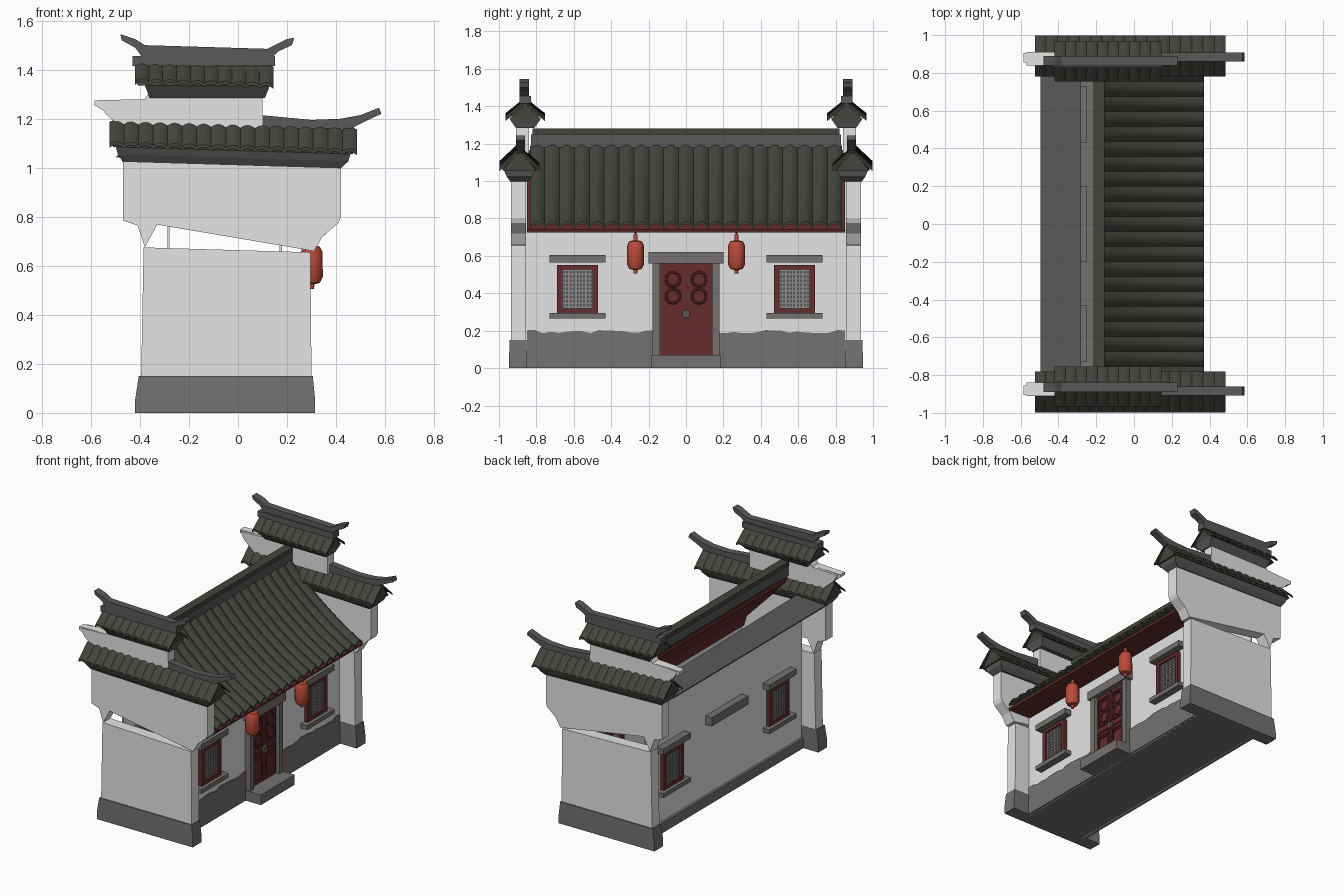
import bpy, bmesh, math, random

if "Cube" in bpy.data.objects:
    bpy.data.objects.remove(bpy.data.objects["Cube"])

random.seed(4)


def material(name, r, g, b):
    m = bpy.data.materials.new(name)
    m.diffuse_color = (r, g, b, 1)
    m.use_nodes = True
    m.node_tree.nodes["Principled BSDF"].inputs["Base Color"].default_value = m.diffuse_color
    return m


WHITE = material("white plaster", .78, .78, .78)
STONE = material("grey stone", .175, .168, .162)
RIDGE = material("dark ridge grey", .10, .10, .10)
TILE = material("green grey tile", .055, .058, .046)
RED = material("dark red wood", .13, .025, .027)
LANTERN = material("lantern red", .50, .07, .045)
LATTICE = material("lattice grey", .25, .25, .25)


def make(name, verts, faces, mat, smooth=False):
    me = bpy.data.meshes.new(name)
    me.from_pydata(verts, [], faces)
    bm = bmesh.new()
    bm.from_mesh(me)
    bmesh.ops.recalc_face_normals(bm, faces=bm.faces)
    bm.to_mesh(me)
    bm.free()
    me.materials.append(mat)
    if smooth:
        me.shade_smooth()
        me.set_sharp_from_angle(angle=math.radians(40))
    ob = bpy.data.objects.new(name, me)
    bpy.context.collection.objects.link(ob)
    return ob


def prism(name, pts, a, b, mat, axis='y'):
    """Extrude an outline: (x, z) along y, or (y, z) along x."""
    n = len(pts)
    place = (lambda p, t: (p[0], t, p[1])) if axis == 'y' else (lambda p, t: (t, p[0], p[1]))
    verts = [place(p, t) for t in (a, b) for p in pts]
    faces = [list(range(n)), list(range(2 * n - 1, n - 1, -1))]
    faces += [(i, (i + 1) % n, n + (i + 1) % n, n + i) for i in range(n)]
    return make(name, verts, faces, mat)


def box(name, x0, x1, y0, y1, z0, z1, mat):
    return prism(name, [(x0, z0), (x1, z0), (x1, z1), (x0, z1)], y0, y1, mat)


def stack(name, yc, rings, mat, tilt=0):
    """Rectangular rings (x0, x1, half depth, z) joined upward."""
    verts = [(x, yc + s * h, z - tilt * x) for x0, x1, h, z in rings
             for x, s in ((x0, -1), (x1, -1), (x1, 1), (x0, 1))]
    k = 4 * (len(rings) - 1)
    faces = [(0, 1, 2, 3), (k, k + 1, k + 2, k + 3)]
    for r in range(0, k, 4):
        faces += [(r + i, r + (i + 1) % 4, r + 4 + (i + 1) % 4, r + 4 + i) for i in range(4)]
    return make(name, verts, faces, mat)


def tiled(name, path, a0, a1, rows, amp, mat, axis='y', tilt=0, solid=.014):
    """Closed slab below a (u, z) path, with rounded tile rows along the axis."""
    loop = path + [(u, z - solid) for u, z in reversed(path)]
    m, n, verts = len(loop), rows * 6, []
    for j in range(n + 1):
        a = a0 + (a1 - a0) * j / n
        dz = amp * abs(math.sin(math.pi * j / 6))
        for u, z in loop:
            verts.append((u, a, z + dz) if axis == 'y' else (a, u, z + dz - tilt * a))
    faces = [(j * m + i, j * m + (i + 1) % m, (j + 1) * m + (i + 1) % m, (j + 1) * m + i)
             for j in range(n) for i in range(m)]
    faces += [list(range(m)), list(range(n * m, n * m + m))]
    return make(name, verts, faces, mat, True)


def lathe(name, x, y, prof, mat, sides=12):
    verts = [(x + r * math.cos(2 * math.pi * k / sides), y + r * math.sin(2 * math.pi * k / sides), z)
             for r, z in prof for k in range(sides)]
    faces = [(r * sides + k, r * sides + (k + 1) % sides, (r + 1) * sides + (k + 1) % sides, (r + 1) * sides + k)
             for r in range(len(prof) - 1) for k in range(sides)]
    faces += [list(range(sides)), list(range(len(verts) - sides, len(verts)))]
    return make(name, verts, faces, mat, True)


# Gable walls with stepped, upturned caps
upper_wall = [(-.47, 1.03), (.42, 1.0), (.42, .80), (.41, .775), (.345, .72), (.31, .66),
              (-.33, .768), (-.38, .675), (-.41, .765), (-.47, .785)]
step_wall = [(-.46, 1.15), (.10, 1.15), (.10, 1.31), (-.36, 1.31), (-.38, 1.28), (-.57, 1.27), (-.54, 1.22)]
left_horn = [(-.585, 1.275), (-.585, 1.255), (-.52, 1.215), (-.45, 1.17), (-.36, 1.17), (-.36, 1.28)]
right_horn = [(.09, 1.215), (.3, 1.195), (.42, 1.20), (.5, 1.215), (.575, 1.245), (.585, 1.22),
              (.52, 1.19), (.46, 1.16), (.09, 1.16)]
top_ridge = [(-.48, 1.545), (-.475, 1.52), (-.42, 1.49), (-.39, 1.45), (.13, 1.44), (.165, 1.475), (.22, 1.50),
             (.23, 1.53), (.2, 1.525), (.12, 1.485), (-.38, 1.50), (-.42, 1.525)]
for s, side in ((1, "back"), (-1, "front")):
    def span(c, h):
        return s * c - h, s * c + h
    stack(side + "_gable_plinth", s * .898, [(-.42, .315, .048, 0), (-.42, .315, .048, .05), (-.405, .305, .045, .15)],
          STONE)
    prism(side + "_gable_lower", [(-.395, .15), (.30, .15), (.295, .655), (-.385, .675)], *span(.895, .04), WHITE)
    prism(side + "_gable_upper", upper_wall, *span(.895, .04), WHITE)
    prism(side + "_gable_step", step_wall, *span(.875, .035), WHITE)
    yl, yu, t = s * .89, s * .86, .03
    stack(side + "_lower_cornice", yl, [(-.47, .42, .05, 1.01), (-.49, .45, .07, 1.04), (-.50, .46, .085, 1.075)],
          RIDGE, t)
    stack(side + "_lower_cap_core", yl, [(-.51, .47, .09, 1.07), (-.51, .47, .015, 1.165)], TILE, t)
    stack(side + "_upper_cornice", yu, [(-.36, .11, .05, 1.285), (-.38, .13, .085, 1.335)], RIDGE)
    stack(side + "_upper_cap_core", yu, [(-.41, .13, .08, 1.335), (-.41, .13, .015, 1.42)], TILE)
    for d in (1, -1):
        tiled(side + "_lower_cap_tiles", [(yl + d * u, z) for u, z in ((.012, 1.17), (.06, 1.125), (.108, 1.08))],
              -.525, .485, 17, .012, TILE, 'x', t)
        tiled(side + "_upper_cap_tiles", [(yu + d * u, z) for u, z in ((.012, 1.415), (.06, 1.375), (.105, 1.34))],
              -.42, .145, 10, .012, TILE, 'x', t)
    box(side + "_upper_ridge_base", -.43, .15, *span(.86, .03), 1.415, 1.455, RIDGE)
    prism(side + "_top_ridge", top_ridge, *span(.865, .025), RIDGE)
    prism(side + "_ridge_horn_left", left_horn, *span(.88, .024), WHITE)
    prism(side + "_ridge_horn_right", right_horn, *span(.885, .024), RIDGE)

# Main roof: one tiled slope, wooden underside with boxed eave, and ridge
slope = [(-.18, 1.185), (-.08, 1.08), (.05, .97), (.2, .86), (.3, .80), (.37, .76)]
tiled("main_roof_tiles", slope, -.835, .835, 21, .024, TILE)
underside = [(x - .01, z - .02) for x, z in slope] + [(.355, .725), (.15, .73), (.13, .80), (-.19, 1.13)]
prism("roof_underside", underside, -.85, .85, RED)
box("main_ridge", -.205, -.165, -.83, .83, 1.18, 1.25, RIDGE)
box("main_ridge_cap", -.215, -.155, -.82, .82, 1.25, 1.28, TILE)

# Rear eave: what is left of the back slope, folded along its diagonal
eave = [(-.495, .85, 1.05), (-.495, -.85, 1.05), (-.28, -.85, 1.07), (-.28, .85, 1.045)]
make("rear_eave", eave + [(x, y, z - .008) for x, y, z in eave],
     [(0, 1, 2), (0, 2, 3), (4, 6, 5), (4, 7, 6)] + [(i, (i + 1) % 4, 4 + (i + 1) % 4, 4 + i) for i in range(4)],
     RIDGE)

# House body
box("floor", -.30, .188, -.86, .86, 0, .02, STONE)
box("front_wall", .17, .18, -.86, .86, 0, .735, WHITE)
box("rear_wall", -.288, -.28, -.86, .86, 0, 1.045, WHITE)
box("rear_plinth", -.305, -.28, -.86, .86, 0, .07, STONE)
for s in (1, -1):
    edge = [(s * (.17 + .68 * i / 16), .195 + random.uniform(-.01, .01)) for i in range(17)]
    prism("stained_wall_base", [(s * .17, 0)] + edge + [(s * .85, 0)], .17, .188, STONE, 'x')
box("door_step", .15, .305, -.185, .185, 0, .07, STONE)

# Windows on both long walls
for wall, d in ((.18, 1), (-.288, -1)):
    def plate(name, a, b, y0, y1, z0, z1, mat):
        return box(name, *sorted((wall + d * a, wall + d * b)), y0, y1, z0, z1, mat)
    for c in (-.58, .58):
        plate("window_lintel", -.04, .05, c - .15, c + .15, .565, .605, STONE)
        plate("window_sill", -.04, .05, c - .15, c + .15, .265, .295, STONE)
        plate("window_back", -.012, .004, c - .09, c + .09, .30, .545, LATTICE)
        for e in (-1, 1):
            y = c + e * .095
            plate("window_side", -.04, .025, y - .014, y + .014, .295, .55, RED)
        for z in (.307, .538):
            plate("window_rail", -.04, .025, c - .1, c + .1, z - .012, z + .012, RED)
        for i in range(9):
            y = c - .072 + .018 * i
            plate("lattice_bar", 0, .014, y - .004, y + .004, .31, .535, LATTICE)
        for i in range(10):
            z = .325 + .022 * i
            plate("lattice_cross_bar", 0, .011, c - .085, c + .085, z - .004, z + .004, LATTICE)
    plate("door_lintel", -.04, .05, -.2, .2, .56, .62, STONE)

# Double door with frame, raised panels and carved rings
for s in (1, -1):
    box("door_jamb", .15, .22, *sorted((s * .14, s * .18)), .07, .565, STONE)
    box("door_leaf", .17, .195, *sorted((s * .001, s * .14)), .07, .56, RED)
    for z0, z1 in ((.10, .24), (.255, .285), (.33, .53)):
        for y in (.022, .118):
            box("door_stile", .19, .203, *sorted((s * (y - .005), s * (y + .005))), z0, z1, RED)
        for z in (z0, z1):
            box("door_rail", .19, .203, *sorted((s * .017, s * .123)), z - .005, z + .005, RED)
    for z in (.385, .475):
        bpy.ops.mesh.primitive_torus_add(location=(.198, s * .07, z), rotation=(0, math.pi / 2, 0),
                                         major_radius=.038, minor_radius=.007,
                                         major_segments=16, minor_segments=6)
        ring = bpy.context.object
        ring.name = "door_carving"
        ring.data.materials.append(RED)
box("door_lock", .195, .215, -.018, .018, .27, .31, RIDGE)

# Hanging lanterns
shape = [(.01, .715), (.012, .683), (.034, .678), (.045, .655), (.046, .555), (.034, .53), (.012, .525), (.01, .505)]
for y in (-.27, .27):
    lathe("lantern", .30, y, shape, LANTERN)
    lathe("lantern_cord", .30, y, [(.006, .71), (.006, .78)], RED, 6)
